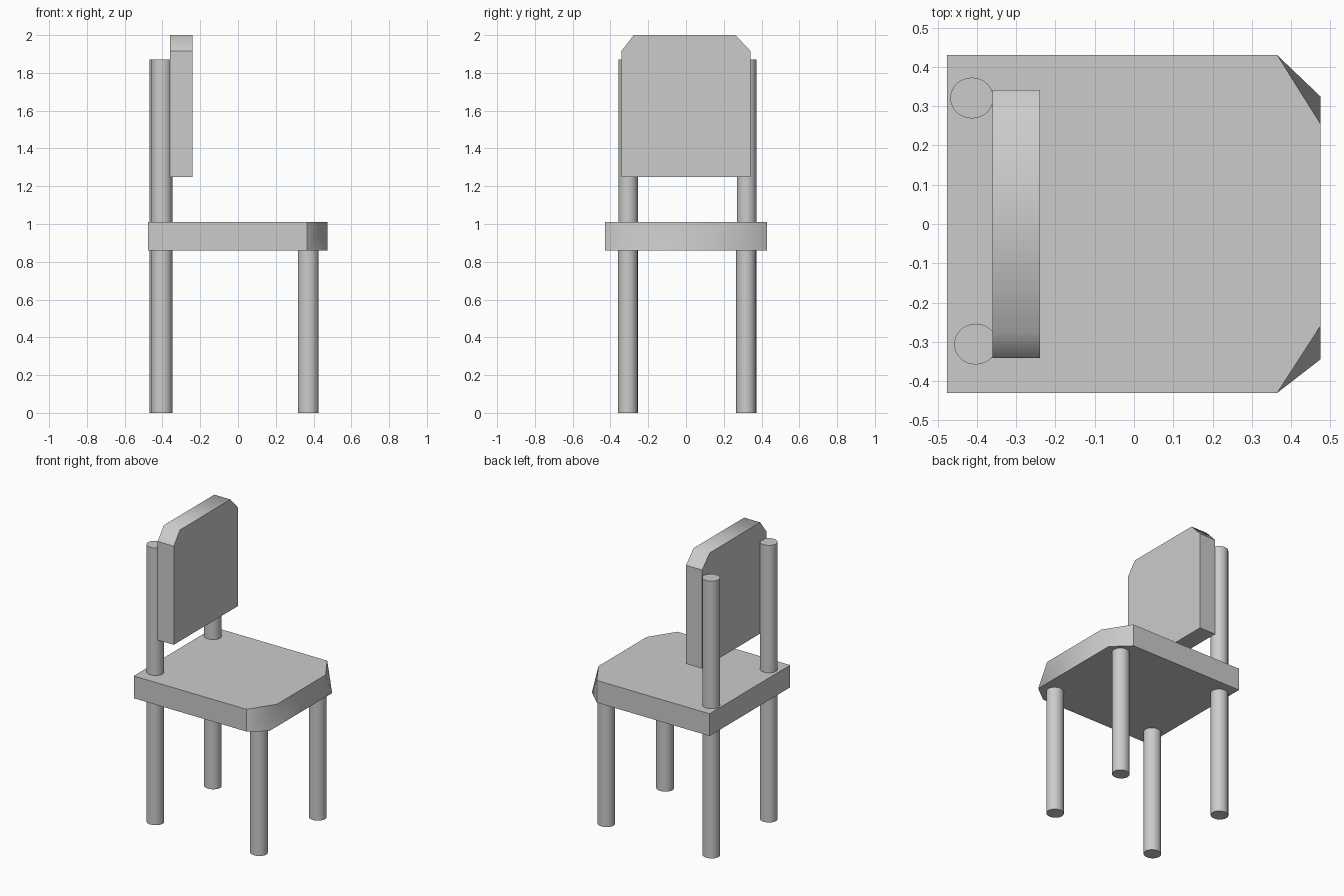
import bpy, bmesh, math
from mathutils import Vector

if "Cube" in bpy.data.objects:
    bpy.data.objects.remove(bpy.data.objects["Cube"])


def prism(name, lower, upper, smooth_sides):
    """Solid between two matching outlines; listed side faces share smooth normals."""
    bm = bmesh.new()
    a = [bm.verts.new(p) for p in lower]
    b = [bm.verts.new(p) for p in upper]
    n = len(a)
    bm.faces.new(a[::-1])
    bm.faces.new(b)
    for i in range(n):
        j = (i + 1) % n
        f = bm.faces.new((a[i], a[j], b[j], b[i]))
        f.smooth = i in smooth_sides
    bmesh.ops.recalc_face_normals(bm, faces=bm.faces)
    mesh = bpy.data.meshes.new(name)
    bm.to_mesh(mesh)
    bm.free()
    ob = bpy.data.objects.new(name, mesh)
    bpy.context.collection.objects.link(ob)
    return ob


def leg(name, x, y, top):
    bpy.ops.mesh.primitive_cylinder_add(vertices=32, radius=1, depth=top,
                                        location=(x, y, top / 2))
    ob = bpy.context.object
    ob.name = name
    ob.scale = (0.055, 0.052, 1)
    bpy.ops.object.transform_apply(location=False, rotation=False, scale=True)
    bpy.ops.object.shade_smooth_by_angle(angle=math.radians(30))


# Seat: front corners cut off, cut leaning inward toward the top
def seat_outline(z, y_near, y_far):
    return [(x, y, z) for x, y in (
        (-0.477, -0.43), (0.365, -0.43), (0.475, y_near),
        (0.475, y_far), (0.365, 0.43), (-0.477, 0.43))]


prism("seat", seat_outline(0.86, -0.345, 0.325),
      seat_outline(1.01, -0.26, 0.255), {1, 2, 3})

# Backrest: panel with clipped top corners
profile = [(-0.342, 1.25), (0.342, 1.25), (0.342, 1.915),
           (0.262, 2.0), (-0.277, 2.0), (-0.342, 1.915)]
prism("backrest", [(-0.36, y, z) for y, z in profile],
      [(-0.24, y, z) for y, z in profile], {2, 3, 4})

# Back posts run from the floor up behind the backrest
leg("back_post_right", -0.403, -0.306, 1.87)
leg("back_post_left", -0.413, 0.321, 1.87)

# Front legs end inside the seat
leg("front_leg_right", 0.372, -0.308, 0.87)
leg("front_leg_left", 0.372, 0.318, 0.87)
